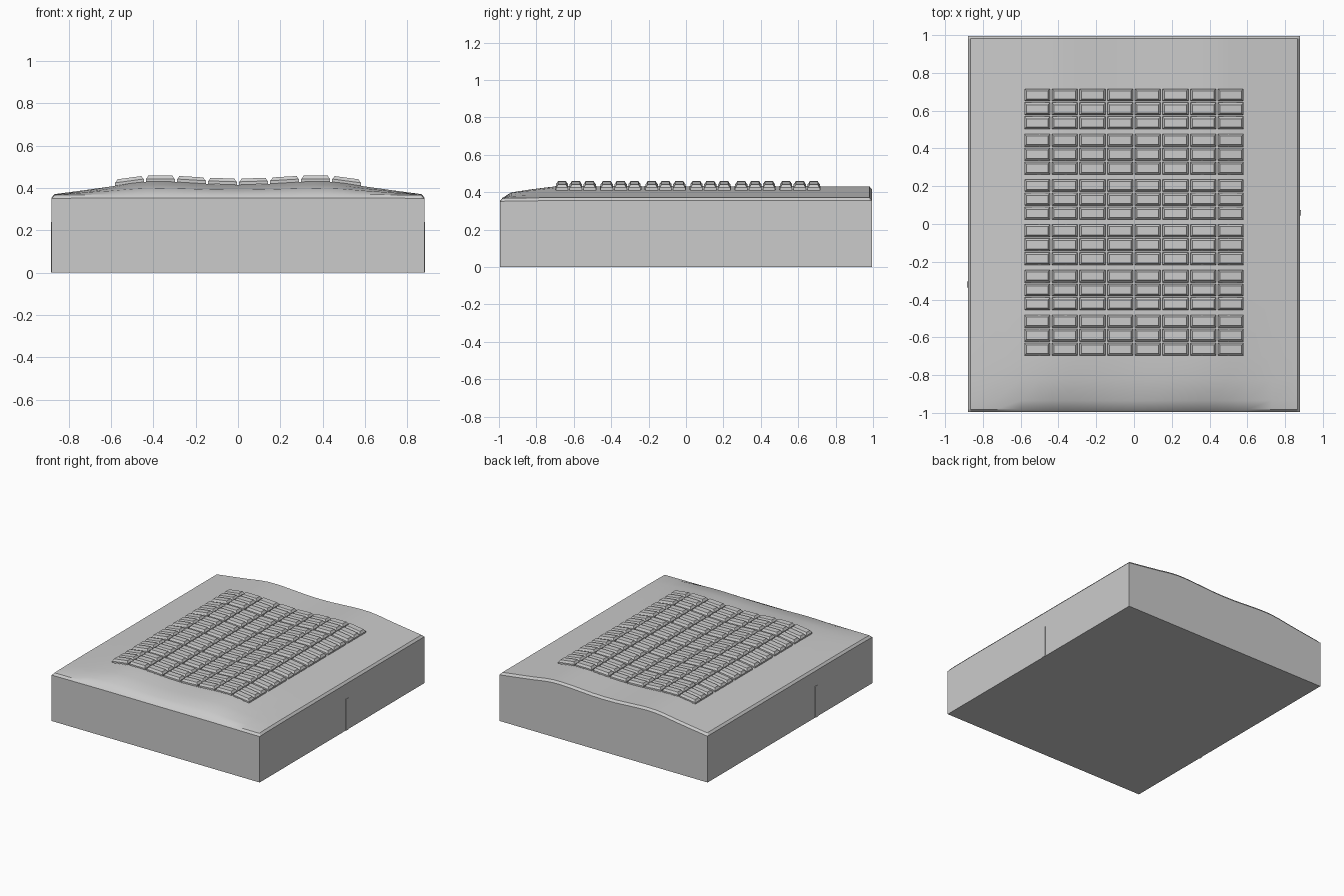
import bpy, bmesh, math

if "Cube" in bpy.data.objects:
    bpy.data.objects.remove(bpy.data.objects["Cube"])

HALF_X, HALF_Y, RIM = 0.88, 0.995, 0.014


def lerp_table(table, t):
    if t <= table[0][0]:
        return table[0][1]
    for (a, u), (b, v) in zip(table, table[1:]):
        if t <= b:
            return u + (v - u) * (t - a) / (b - a)
    return table[-1][1]


# Top surface: twin-hump cross-section that flattens toward the front
CROSS = [(0, 0.415), (0.1, 0.417), (0.2, 0.423), (0.3, 0.429), (0.36, 0.431),
         (0.43, 0.430), (0.5, 0.423), (0.6, 0.407), (0.73, 0.389), (0.866, 0.371)]
FADE = [(-0.981, 0.04), (-0.935, 0.5), (-0.82, 0.77), (-0.7, 1.0)]


def height(x, y):
    return 0.367 + (lerp_table(CROSS, abs(x)) - 0.367) * lerp_table(FADE, y)


def make_object(name, bm, smooth=True):
    bmesh.ops.recalc_face_normals(bm, faces=bm.faces)
    mesh = bpy.data.meshes.new(name)
    bm.to_mesh(mesh)
    bm.free()
    ob = bpy.data.objects.new(name, mesh)
    bpy.context.collection.objects.link(ob)
    if smooth:
        bpy.ops.object.select_all(action='DESELECT')
        ob.select_set(True)
        bpy.context.view_layer.objects.active = ob
        bpy.ops.object.shade_smooth_by_angle(angle=math.radians(25))
    return ob


def add_grid(bm, xs, ys, zfunc):
    rows = [[bm.verts.new((x, y, zfunc(x, y))) for x in xs] for y in ys]
    for r0, r1 in zip(rows, rows[1:]):
        for i in range(len(xs) - 1):
            bm.faces.new((r0[i], r0[i + 1], r1[i + 1], r1[i]))


# Body: curved top with a chamfered rim, straight walls, flat base
def body_z(x, y):
    on_rim = abs(x) > HALF_X - RIM / 2 or abs(y) > HALF_Y - RIM / 2
    return height(x, y) - (0.016 if on_rim else 0)


half = [x for x, _ in CROSS] + [HALF_X]
xs = [-x for x in reversed(half[1:])] + half
ys = [-HALF_Y] + [y for y, _ in FADE] + [-0.35, 0, 0.35, 0.7, HALF_Y - RIM, HALF_Y]
bm = bmesh.new()
add_grid(bm, xs, ys, body_z)
rim = [e for e in bm.edges if e.is_boundary]
walls = bmesh.ops.extrude_edge_only(bm, edges=rim)["geom"]
for v in walls:
    if isinstance(v, bmesh.types.BMVert):
        v.co.z = 0
bmesh.ops.holes_fill(bm, edges=[e for e in bm.edges if e.is_boundary], sides=0)
make_object("body", bm)


# Key block: thin base sheet plus 3 rows of 8 tapered keys
def add_key(bm, cx, cy, hx, hy):
    loops = []
    for inset, rise in ((0, 0.0), (0, 0.014), (0.005, 0.018), (0.011, 0.029)):
        loop = []
        for sx, sy in ((-1, -1), (1, -1), (1, 1), (-1, 1)):
            x, y = cx + sx * (hx - inset), cy + sy * (hy - inset)
            loop.append(bm.verts.new((x, y, height(x, y) + rise)))
        loops.append(loop)
    for lo, hi in zip(loops, loops[1:]):
        for i in range(4):
            j = (i + 1) % 4
            bm.faces.new((lo[i], lo[j], hi[j], hi[i]))
    bm.faces.new(loops[-1])
    bm.faces.new(loops[0][::-1])


PANEL, PITCH, KX = 0.222, 0.2396, 0.1465
sheet_xs = [-0.586] + [x for x in xs if abs(x) < 0.55] + [0.586]
for p in range(6):
    y0 = -0.70 + p * PITCH
    bm = bmesh.new()
    add_grid(bm, sheet_xs, [y0, y0 + PANEL], lambda x, y: height(x, y) + 0.003)
    for row in range(3):
        for col in range(8):
            add_key(bm, (col - 3.5) * KX, y0 + PANEL * (row + 0.5) / 3, 0.068, 0.033)
    make_object(f"key_block_{p + 1}", bm, smooth=False)

# Thin vertical side strips
for name, x, y in (("left_strip", -HALF_X, -0.32), ("right_strip", HALF_X, 0.06)):
    bm = bmesh.new()
    bmesh.ops.create_cube(bm, size=1)
    for v in bm.verts:
        v.co = (x + v.co.x * 0.008, y + v.co.y * 0.03, 0.12 + v.co.z * 0.24)
    make_object(name, bm, smooth=False)
